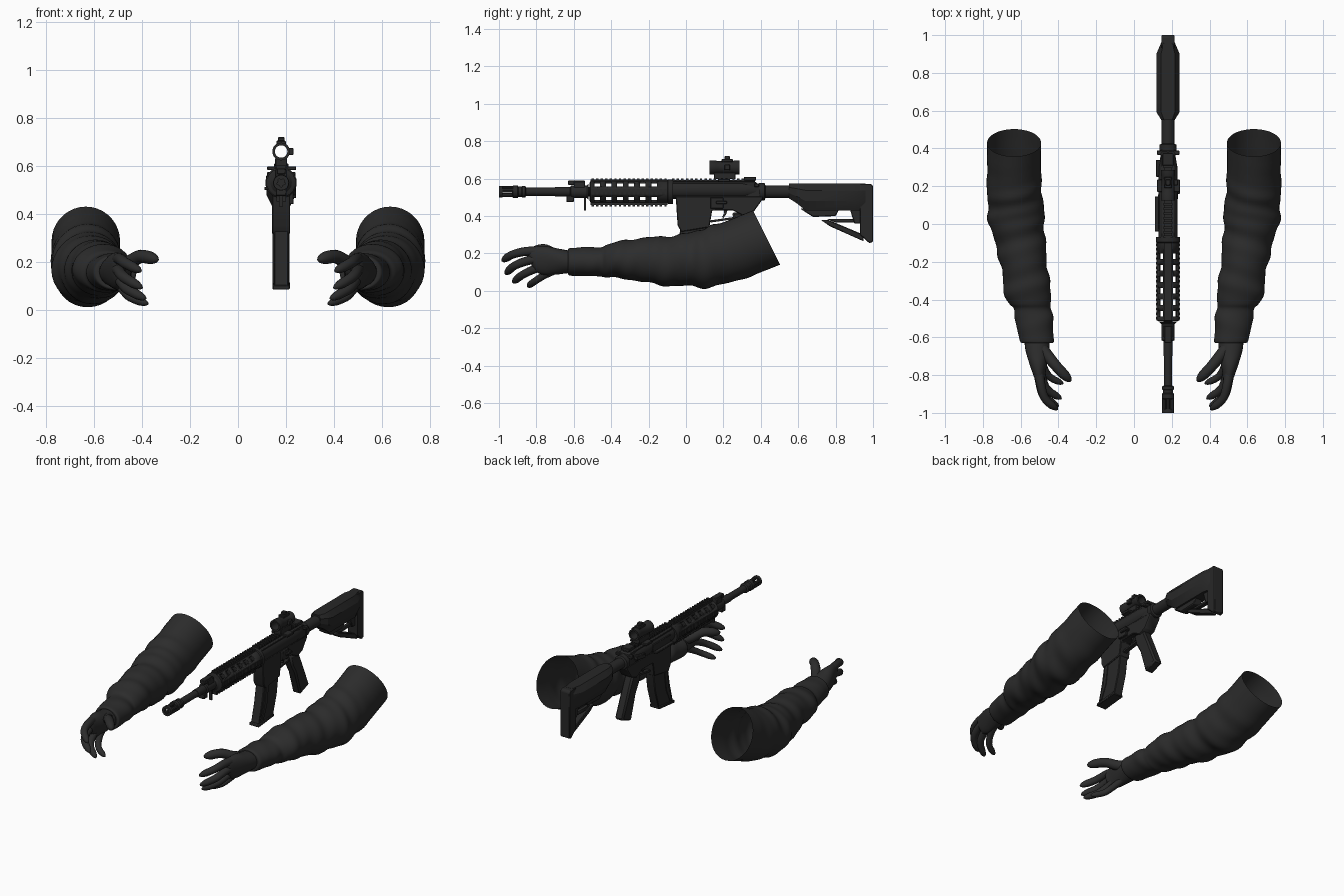
import bpy, bmesh, math
from math import sin, cos, pi
from mathutils import Vector

old = bpy.data.objects.get("Cube")
if old:
    bpy.data.objects.remove(old, do_unlink=True)

GX, GZ = 0.18, 0.53   # bore axis of the rifle


def material(name, v):
    m = bpy.data.materials.new(name)
    m.use_nodes = True
    m.diffuse_color = (v, v, v, 1)
    m.node_tree.nodes["Principled BSDF"].inputs["Base Color"].default_value = (v, v, v, 1)
    return m


CLOTH = material("charcoal cloth", 0.025)
METAL = material("black metal", 0.021)


def finish(name, bm, mat=METAL, angle=35, bevel=0):
    bmesh.ops.recalc_face_normals(bm, faces=bm.faces)
    me = bpy.data.meshes.new(name)
    bm.to_mesh(me)
    bm.free()
    me.materials.append(mat)
    me.shade_smooth()
    me.set_sharp_from_angle(angle=math.radians(angle))
    ob = bpy.data.objects.new(name, me)
    bpy.context.collection.objects.link(ob)
    if bevel:
        b = ob.modifiers.new("bevel", "BEVEL")
        b.width, b.segments = bevel, 1
    return ob


def prism(name, profile, half, x=GX, bevel=0.004):
    """Side profile of (y, z) points given a thickness across x."""
    bm = bmesh.new()
    f = bm.faces.new([bm.verts.new((x - half, y, z)) for y, z in profile])
    ext = bmesh.ops.extrude_face_region(bm, geom=[f])["geom"]
    bmesh.ops.translate(bm, vec=(2 * half, 0, 0),
                        verts=[v for v in ext if isinstance(v, bmesh.types.BMVert)])
    return finish(name, bm, bevel=bevel)


def box(name, x, y, z, bevel=0.003):
    return prism(name, [(y[0], z[0]), (y[1], z[0]), (y[1], z[1]), (y[0], z[1])],
                 (x[1] - x[0]) / 2, (x[0] + x[1]) / 2, bevel)


def loft(rings, bm, close=False, cap=True):
    vs = [[bm.verts.new(p) for p in r] for r in rings]
    n = len(vs[0])
    pairs = list(zip(vs, vs[1:])) + ([(vs[-1], vs[0])] if close else [])
    for a, b in pairs:
        for i in range(n):
            bm.faces.new((a[i], a[(i + 1) % n], b[(i + 1) % n], b[i]))
    if cap and not close:
        bm.faces.new(vs[0])
        bm.faces.new(vs[-1])


def lathe(name, profile, z=GZ, x=GX, sides=20, close=False, turn=0.0):
    """Rings of (y, radius) about an axis running front to back."""
    bm = bmesh.new()
    loft([[(x + r * cos(turn + 2 * pi * i / sides), y, z + r * sin(turn + 2 * pi * i / sides))
           for i in range(sides)] for y, r in profile], bm, close)
    return finish(name, bm)


def repeat(ob, count, step):
    a = ob.modifiers.new("repeat", "ARRAY")
    a.count, a.use_relative_offset, a.use_constant_offset = count, False, True
    a.constant_offset_displace = (0, step, 0)
    return ob


def spline(pts, steps):
    """Catmull-Rom samples through tuples of any length."""
    out, n = [], len(pts)
    for i in range(n - 1):
        p = [Vector(pts[max(0, min(n - 1, i + k))]) for k in (-1, 0, 1, 2)]
        for s in range(steps):
            t = s / steps
            out.append(0.5 * (2 * p[1] + (p[2] - p[0]) * t
                       + (2 * p[0] - 5 * p[1] + 4 * p[2] - p[3]) * t * t
                       + (3 * p[1] - p[0] - 3 * p[2] + p[3]) * t ** 3))
    return out + [Vector(pts[-1])]


def mirrored(ob):
    ob.modifiers.new("mirror", "MIRROR")
    return ob


# Sleeves: (y, centre x, centre z, half x, half z, backward lean), with cloth folds
stations = [(.43, .635, .285, .143, .145, .5), (.25, .635, .215, .143, .152, .35),
            (.1, .628, .175, .148, .155, .15), (0, .62, .165, .146, .14, .05),
            (-.13, .597, .16, .13, .13, 0), (-.27, .575, .168, .122, .112, 0),
            (-.36, .563, .165, .124, .098, 0), (-.42, .552, .16, .114, .088, 0),
            (-.45, .54, .157, .1, .078, 0), (-.5, .53, .157, .1, .078, 0),
            (-.58, .52, .155, .093, .076, 0), (-.625, .513, .155, .088, .072, 0),
            (-.63, .51, .155, .066, .06, 0)]
rings = []
for s in spline(stations, 8):
    y, cx, cz, hx, hz, lean = s[0], s[1], s[2], s[3], s[4], s[5]
    amp = 0.034 * max(0, min(1, (0.38 - y) * 4, (y + 0.62) * 6))
    ring = []
    for i in range(36):
        a = 2 * pi * i / 36
        k = 1 + amp * sin(34 * y + 1.6 * sin(a + 0.6)) + 0.6 * amp * sin(61 * y - 2 * a)
        dz = hz * k * sin(a)
        ring.append((cx + hx * k * cos(a), y - lean * dz, cz + dz))
    rings.append(ring)
bm = bmesh.new()
loft(rings, bm, cap=False)
mirrored(finish("sleeves", bm, CLOTH, 80))

# Gloved palms
bm = bmesh.new()
palm = [(-.6, .513, .155, .068, .06), (-.66, .512, .16, .064, .066), (-.72, .508, .163, .052, .076),
        (-.78, .503, .16, .036, .076), (-.82, .497, .162, .026, .062), (-.835, .495, .165, .008, .03)]
loft([[(s[1] + s[3] * cos(2 * pi * i / 20), s[0] - .35 * s[4] * sin(2 * pi * i / 20),
        s[2] + s[4] * sin(2 * pi * i / 20)) for i in range(20)] for s in spline(palm, 4)], bm)
mirrored(finish("gloved_palms", bm, CLOTH, 80))


def finger(name, pts, r):
    path = spline(pts, 6)
    bm, rings, n = bmesh.new(), [], len(path)
    for j, p in enumerate(path):
        d = (path[min(j + 1, n - 1)] - path[max(j - 1, 0)]).normalized()
        u = d.cross(Vector((0, 0, 1))).normalized()
        w = u.cross(d)
        left = (n - 1 - j) / (n - 1)
        rad = r * (0.78 + 0.22 * left) * math.sqrt(min(1, left * 6 + 0.06))
        rings.append([p + rad * (u * cos(i * pi / 6) + w * sin(i * pi / 6)) for i in range(12)])
    loft(rings, bm)
    mirrored(finish(name, bm, CLOTH, 80))


finger("index_fingers", [(.51, -.74, .205), (.495, -.84, .212), (.47, -.925, .195), (.405, -.982, .16)], .026)
finger("middle_fingers", [(.51, -.74, .17), (.5, -.83, .165), (.475, -.915, .135), (.4, -.965, .09)], .026)
finger("ring_fingers", [(.505, -.72, .14), (.49, -.8, .12), (.46, -.875, .085), (.385, -.925, .045)], .025)
finger("little_fingers", [(.5, -.69, .115), (.48, -.755, .085), (.445, -.81, .05), (.375, -.845, .024)], .022)
finger("thumbs", [(.51, -.63, .175), (.455, -.7, .195), (.405, -.76, .222), (.335, -.832, .208)], .033)

# Barrel, slotted muzzle and gas block
lathe("barrel", [(-.9, .022), (-.7, .022), (-.7, .025), (-.05, .025)])
lathe("muzzle_collar", [(-.93, .026), (-.925, .033), (-.9, .033), (-.895, .027), (-.88, .027),
                        (-.875, .031), (-.86, .031), (-.855, .022)])
for i in range(5):
    a = 2 * pi * i / 5 + pi / 2
    lathe(f"muzzle_prong_{i}", [(-1, .01), (-.92, .01)], GZ + .022 * sin(a), GX + .022 * cos(a), 8)
lathe("muzzle_ring", [(-1, .032), (-.98, .032), (-.98, .018), (-1, .018)], close=True)
lathe("gas_block", [(-.62, .024), (-.615, .034), (-.53, .034), (-.52, .045)])
box("gas_block_base", (.158, .202), (-.64, -.6), (.475, .51))
box("sight_base", (.155, .205), (-.6, -.54), (.54, .585))
box("folded_front_sight", (.162, .198), (-.63, -.54), (.565, .59))
box("sling_loop", (.172, .188), (-.545, -.535), (.43, .52), 0)

# Handguard with through slots and four rails
guard = lathe("handguard", [(-.515, .05), (-.51, .061), (-.1, .061), (-.095, .066), (-.07, .066)],
              sides=16, turn=pi / 16)
bm = bmesh.new()
for i in range(6):
    y = -.475 + i * .061
    for across in (True, False):
        for side in (-.036, .036):
            b = bmesh.ops.create_cube(bm, size=1)["verts"]
            size = (.3, .03, .018) if across else (.018, .03, .3)
            at = (GX, y, GZ + side) if across else (GX + side, y, GZ)
            bmesh.ops.scale(bm, vec=size, verts=b)
            bmesh.ops.translate(bm, vec=at, verts=b)
cutter = finish("slot_cutter", bm)
cutter.hide_render = True
cutter.hide_set(True)
cut = guard.modifiers.new("slots", "BOOLEAN")
cut.object, cut.operation, cut.solver = cutter, "DIFFERENCE", "EXACT"
cut.use_self = True
for name, x, z in (("top", (.16, .2), (.575, .602)), ("bottom", (.16, .2), (.452, .485)),
                   ("right", (.117, .14), (.515, .545)), ("left", (.22, .243), (.515, .545))):
    lo = [x[0] + .006 * (name == "right"), x[1] - .006 * (name == "left")]
    hi = [z[0] + .007 * (name == "bottom"), z[1] - .007 * (name == "top")]
    box(name + "_rail", lo, (-.51, -.1), hi, 0)
    repeat(box(name + "_rail_teeth", x, (-.505, -.492), z, 0), 17, .0243)

# Receiver, magazine well and small controls
prism("upper_receiver", [(-.085, .5), (.4, .5), (.4, .555), (.37, .585), (-.07, .585), (-.085, .57)], .036)
lathe("receiver_top", [(-.08, .05), (.3, .05), (.38, .036)], z=.54)
box("receiver_rail", (.16, .2), (-.08, .37), (.575, .594), 0)
repeat(box("receiver_rail_teeth", (.155, .205), (-.075, -.062), (.59, .602), 0), 18, .0248)
prism("lower_receiver", [(-.055, .505), (-.045, .35), (-.025, .315), (.125, .34), (.14, .43),
                         (.25, .43), (.31, .4), (.36, .42), (.41, .49), (.41, .505)], .038)
prism("magazine", [(-.025, .36), (.125, .36), (.105, .23), (.065, .1), (-.085, .085), (-.05, .22)], .03)
prism("magazine_floor", [(-.092, .083), (.07, .099), (.066, .118), (-.09, .102)], .036)
for s in (-1, 1):
    prism("magazine_rib", [(-.01, .34), (.015, .34), (-.005, .2), (-.045, .11), (-.065, .11), (-.03, .21)],
          .004, GX + s * .031, 0)
prism("pistol_grip", [(.245, .42), (.335, .42), (.375, .33), (.445, .165), (.35, .13), (.3, .29), (.265, .35)],
      .03, bevel=.01)
prism("trigger_guard", [(.13, .365), (.27, .385), (.27, .397), (.13, .377)], .013, bevel=0)
prism("trigger", [(.2, .44), (.225, .44), (.215, .41), (.2, .39), (.193, .395), (.205, .415)], .008, bevel=0)
box("dust_cover", (.11, .15), (-.04, .145), (.5, .512), .002)
box("ejection_port_frame", (.128, .15), (-.03, .16), (.512, .56))
prism("forward_assist", [(.25, .515), (.34, .53), (.34, .56), (.25, .545)], .022, .138)
box("bolt_catch", (.21, .232), (.13, .2), (.44, .5))
box("fire_selector", (.21, .243), (.16, .22), (.465, .48))
box("charging_handle", (.122, .24), (.365, .39), (.555, .575))
box("rear_sight", (.15, .21), (.31, .375), (.59, .61))

# Optic: open tube on a clamped mount
lathe("optic_tube", [(.125, .037), (.16, .037), (.165, .034), (.25, .034), (.255, .037), (.285, .037),
                     (.285, .026), (.125, .026)], z=.66, sides=24, close=True)
box("optic_mount", (.155, .205), (.15, .265), (.598, .633))
box("optic_clamp", (.122, .243), (.17, .235), (.582, .598))
box("optic_turret", (.16, .2), (.19, .25), (.688, .705))
box("turret_cap", (.166, .194), (.205, .235), (.7, .72))
box("side_knob", (.212, .232), (.205, .235), (.645, .675))

# Buffer tube and skeleton stock
lathe("buffer_tube", [(.39, .046), (.42, .046), (.425, .034), (.95, .034)])
bm = bmesh.new()
loft([[(GX + w * u, y, z0 + (.573 - z0) * v) for u, v in
       ((-.6, 0), (.6, 0), (1, .35), (1, .75), (.6, 1), (-.6, 1), (-1, .75), (-1, .35))]
      for y, w, z0 in ((.55, .035, .495), (.59, .06, .47), (.64, .062, .43), (.9, .062, .43), (.96, .036, .43))], bm)
finish("stock_body", bm, angle=25)
prism("stock_butt", [(.93, .572), (.99, .572), (1, .56), (1, .262), (.98, .255), (.93, .3)], .034)
prism("stock_strut", [(.72, .38), (.76, .38), (.95, .3), (.95, .265), (.77, .345)], .022)
prism("stock_rear_web", [(.875, .44), (.94, .44), (.94, .36), (.9, .36)], .02)
prism("stock_lower_bar", [(.61, .44), (.82, .44), (.8, .4), (.68, .395), (.64, .42)], .026)
prism("stock_lever", [(.75, .385), (.94, .385), (.94, .365), (.8, .365)], .014)
